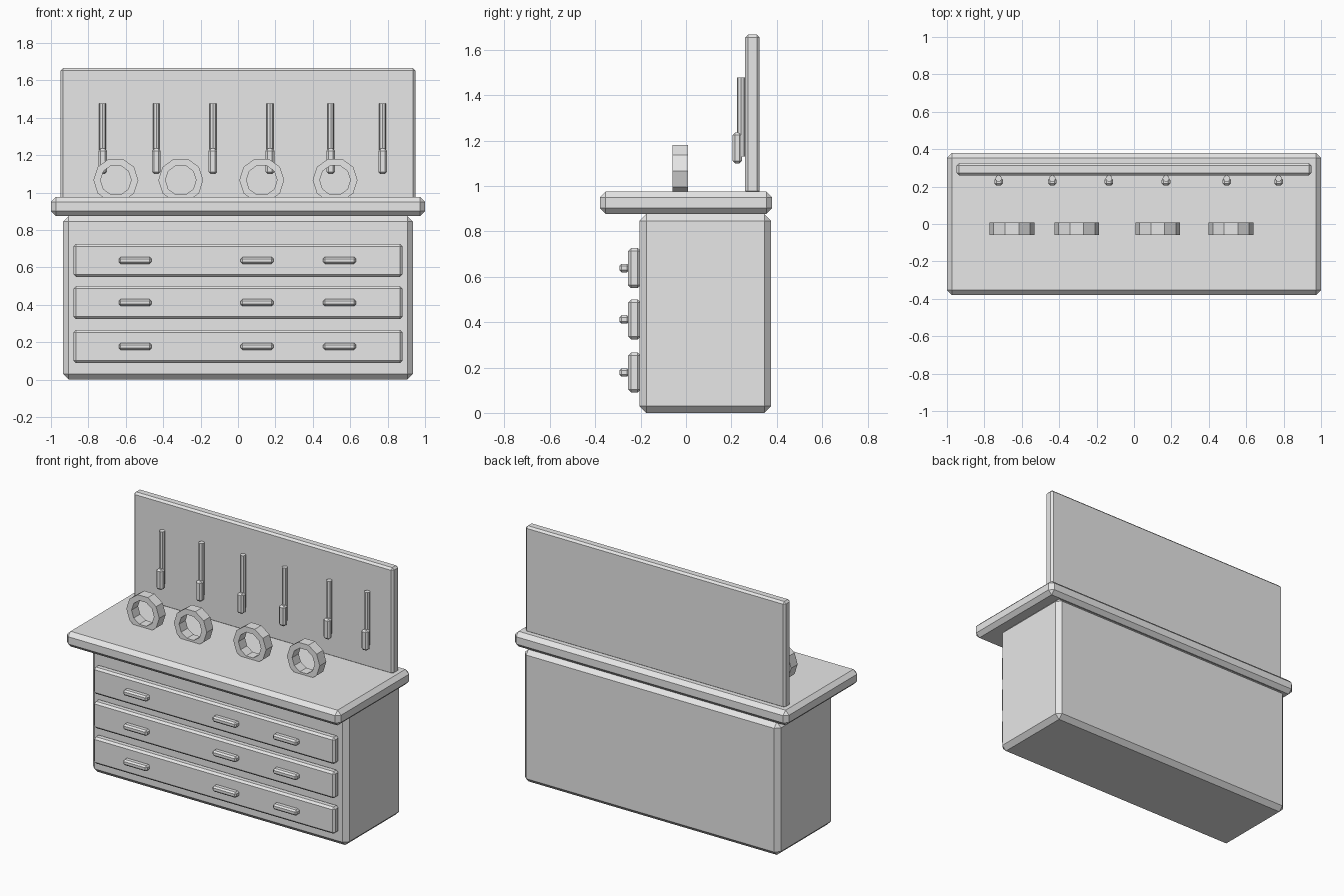
import bpy, bmesh
from math import cos, sin, tau

if "Cube" in bpy.data.objects:
    bpy.data.objects.remove(bpy.data.objects["Cube"], do_unlink=True)

GREY = bpy.data.materials.new("plain_grey")
GREY.use_nodes = True
GREY.diffuse_color = (0.8, 0.8, 0.8, 1)
GREY.node_tree.nodes["Principled BSDF"].inputs["Base Color"].default_value = (0.8, 0.8, 0.8, 1)


def make_object(name, bm):
    bmesh.ops.recalc_face_normals(bm, faces=bm.faces)
    mesh = bpy.data.meshes.new(name)
    bm.to_mesh(mesh)
    bm.free()
    mesh.materials.append(GREY)
    obj = bpy.data.objects.new(name, mesh)
    bpy.context.collection.objects.link(obj)
    return obj


def box(name, x, y, z, bevel):
    """Chamfered block spanning the given (low, high) ranges."""
    bm = bmesh.new()
    bmesh.ops.create_cube(bm, size=1)
    for v in bm.verts:
        for i, (low, high) in enumerate((x, y, z)):
            v.co[i] = high if v.co[i] > 0 else low
    obj = make_object(name, bm)
    mod = obj.modifiers.new("chamfer", "BEVEL")
    mod.width = bevel
    mod.segments = 1
    return obj


def around(centre, size):
    return (centre - size / 2, centre + size / 2)


def shaft(name, x, y, z, radius, sides=8):
    """Upright faceted rod."""
    bm = bmesh.new()
    bmesh.ops.create_cone(bm, cap_ends=True, segments=sides, radius1=radius,
                          radius2=radius, depth=z[1] - z[0])
    bmesh.ops.translate(bm, verts=bm.verts, vec=(x, y, sum(z) / 2))
    return make_object(name, bm)


def ring(name, x, z, y, outer, inner, sides=10):
    """Faceted ring whose axis runs front to back."""
    bm = bmesh.new()
    section = ((outer, y[0]), (outer, y[1]), (inner, y[1]), (inner, y[0]))
    loops = []
    for i in range(sides):
        a = tau * i / sides
        loops.append([bm.verts.new((x + r * cos(a), d, z + r * sin(a))) for r, d in section])
    for i in range(sides):
        p, q = loops[i], loops[(i + 1) % sides]
        for j in range(4):
            k = (j + 1) % 4
            bm.faces.new((p[j], p[k], q[k], q[j]))
    return make_object(name, bm)


# Main body
box("cabinet", (-0.935, 0.935), (-0.205, 0.375), (0, 0.876), 0.03)
box("worktop", (-1, 1), (-0.38, 0.38), (0.876, 0.976), 0.026)
box("tool_board", (-0.948, 0.948), (0.26, 0.325), (0.965, 1.667), 0.013)

# Drawers, each with three pulls
for row, z in enumerate((0.178, 0.412, 0.638)):
    box(f"drawer_{row}", (-0.88, 0.88), (-0.255, -0.2), around(z, 0.176), 0.013)
    for col, x in enumerate((-0.55, 0.102, 0.543)):
        box(f"drawer_pull_{row}_{col}", around(x, 0.175), (-0.294, -0.25), around(z, 0.037), 0.01)

# Hanging tools
for i, x in enumerate((-0.724, -0.437, -0.134, 0.171, 0.496, 0.773)):
    shaft(f"tool_shaft_{i}", x, 0.243, (1.13, 1.478), 0.018)
    box(f"tool_grip_{i}", around(x, 0.046), (0.206, 0.247), (1.1, 1.235), 0.011)

# Rings standing on the worktop
for i, x in enumerate((-0.653, -0.306, 0.127, 0.519)):
    ring(f"ring_{i}", x, 1.067, (-0.06, 0.008), 0.12, 0.082)
